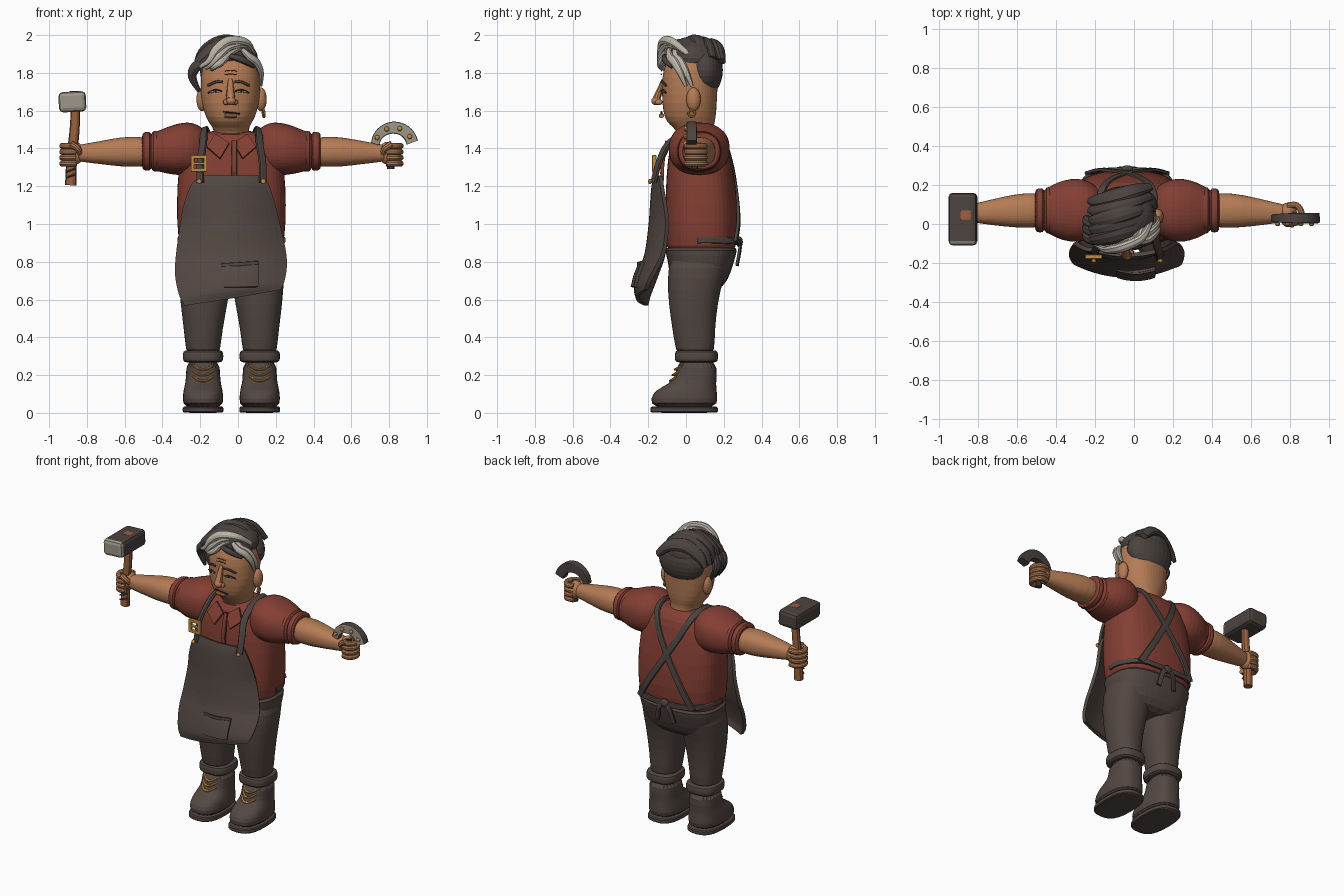
import bpy, bmesh, math
from mathutils import Vector, Matrix

cube = bpy.data.objects.get("Cube")
if cube:
    bpy.data.objects.remove(cube, do_unlink=True)

MID = -0.035  # centre line of the body


def material(name, r, g, b):
    m = bpy.data.materials.new(name)
    m.use_nodes = True
    m.diffuse_color = (r, g, b, 1)
    m.node_tree.nodes["Principled BSDF"].inputs["Base Color"].default_value = (r, g, b, 1)
    return m


skin = material("skin", 0.46, 0.2, 0.092)
shirt = material("red shirt", 0.23, 0.05, 0.034)
cloth = material("brown cloth", 0.086, 0.063, 0.055)
dark_leather = material("dark leather", 0.073, 0.057, 0.051)
hair_dark = material("dark hair", 0.07, 0.056, 0.051)
hair_grey = material("grey hair", 0.5, 0.46, 0.39)
steel = material("steel", 0.34, 0.31, 0.25)
brass = material("brass", 0.55, 0.27, 0.06)
wood = material("wood", 0.33, 0.12, 0.05)
ink = material("dark line", 0.04, 0.022, 0.016)


def finish(name, bm, mat, sub=0):
    bmesh.ops.recalc_face_normals(bm, faces=bm.faces)
    mesh = bpy.data.meshes.new(name)
    bm.to_mesh(mesh)
    bm.free()
    mesh.materials.append(mat)
    ob = bpy.data.objects.new(name, mesh)
    bpy.context.collection.objects.link(ob)
    if sub:
        ob.modifiers.new("subdivision", "SUBSURF").levels = sub
        ob.modifiers[0].render_levels = sub
    return ob


def skin_rings(name, rings, mat, sub=0):
    bm = bmesh.new()
    loops = [[bm.verts.new(co) for co in ring] for ring in rings]
    n = len(loops[0])
    for a, b in zip(loops, loops[1:]):
        for i in range(n):
            j = (i + 1) % n
            bm.faces.new((a[i], a[j], b[j], b[i]))
    bm.faces.new(loops[0])
    bm.faces.new(loops[-1])
    return finish(name, bm, mat, sub)


def oval(angle, power):
    c, s = math.cos(angle), math.sin(angle)
    return (math.copysign(abs(c) ** (2 / power), c), math.copysign(abs(s) ** (2 / power), s))


def loft(name, rings, mat, axis="z", power=2.3, n=24):
    """Rings are (position on axis, two centre coordinates, two radii)."""
    out = []
    for s, a, b, ra, rb in rings:
        pts = [(a + ra * u, b + rb * v) for u, v in (oval(math.tau * i / n, power) for i in range(n))]
        out.append([(p, q, s) if axis == "z" else (s, p, q) for p, q in pts])
    return skin_rings(name, out, mat, 1)


def spline(pts, k=5):
    """Smooth curve through points of any dimension."""
    p = [Vector(q) for q in pts]
    p = [2 * p[0] - p[1]] + p + [2 * p[-1] - p[-2]]
    out = []
    for i in range(1, len(p) - 2):
        a, b, c, d = p[i - 1:i + 3]
        for j in range(k):
            t = j / k
            out.append((2 * b + (c - a) * t + (2 * a - 5 * b + 4 * c - d) * t * t
                        + (3 * b - a - 3 * c + d) * t ** 3) / 2)
    return out + [p[-2]]


def sweep(name, pts, width, thick, mat, centre=(MID, 50, 1.4), power=2, taper=lambda t: 1, n=10):
    """Oval band along a path, its flat side turned away from centre."""
    path = spline(pts)
    rings = []
    for i, p in enumerate(path):
        tan = (path[min(i + 1, len(path) - 1)] - path[max(i - 1, 0)]).normalized()
        side = tan.cross(p - Vector(centre)).normalized()
        up = side.cross(tan)
        f = taper(i / (len(path) - 1))
        ring = [oval(math.tau * j / n, power) for j in range(n)]
        rings.append([p + side * u * width * f + up * v * thick * f for u, v in ring])
    return skin_rings(name, rings, mat)


def ball(name, loc, radii, mat, segs=20):
    bm = bmesh.new()
    bmesh.ops.create_uvsphere(bm, u_segments=segs, v_segments=segs // 2, radius=1)
    bmesh.ops.transform(bm, verts=bm.verts, matrix=Matrix.Translation(loc) @ Matrix.Diagonal((*radii, 1)))
    return finish(name, bm, mat)


def block(name, loc, size, mat, bevel=0.01, tilt=0):
    bm = bmesh.new()
    bmesh.ops.create_cube(bm, size=1)
    bmesh.ops.scale(bm, vec=size, verts=bm.verts)
    bmesh.ops.bevel(bm, geom=bm.edges[:], offset=bevel, segments=2, affect="EDGES", profile=0.5)
    bmesh.ops.transform(bm, verts=bm.verts, matrix=Matrix.Translation(loc) @ Matrix.Rotation(tilt, 4, "Y"))
    return finish(name, bm, mat)


def sheet(name, rows, mat, thick, cols=16):
    """Rows are (height, centre x, half width, front y, side curve, tilt)."""
    bm = bmesh.new()
    grid = [[bm.verts.new((c + w * u, y + d * u * u, z + t * u))
             for u in (2 * i / cols - 1 for i in range(cols + 1))] for z, c, w, y, d, t in spline(rows, 4)]
    for a, b in zip(grid, grid[1:]):
        for i in range(cols):
            bm.faces.new((a[i], a[i + 1], b[i + 1], b[i]))
    ob = finish(name, bm, mat)
    ob.modifiers.new("thickness", "SOLIDIFY").thickness = thick
    ob.modifiers["thickness"].offset = 0
    return ob


# Torso and hips
loft("shirt_body", [(.84, MID, .08, .25, .165), (.87, MID, .08, .275, .185), (1, MID, .085, .292, .197),
                    (1.2, MID, .08, .29, .188), (1.35, MID, .07, .275, .168), (1.45, MID, .07, .23, .145),
                    (1.5, MID, .07, .13, .1)], shirt, power=2.7)
loft("trouser_hips", [(.64, MID, .07, .14, .1), (.7, MID, .07, .255, .155), (.8, MID, .08, .272, .175),
                      (.87, MID, .08, .285, .196), (.88, MID, .08, .26, .18)], cloth, power=2.7)

# Legs, boots, sleeves and arms
for s, side in ((-1, "right"), (1, "left")):
    lx = MID + s * .15
    X = lambda d: MID + s * d
    loft(side + "_trouser_leg", [(.29, lx, .05, .09, .1), (.38, lx, .045, .095, .107), (.5, X(.148), .038, .112, .12),
                                 (.65, X(.142), .04, .136, .14), (.78, X(.138), .065, .142, .16),
                                 (.84, X(.13), .08, .13, .15)], cloth)
    loft(side + "_boot_sole", [(0, lx, -.01, .104, .176), (.004, lx, -.01, .109, .181), (.03, lx, -.01, .109, .181),
                               (.036, lx, -.01, .104, .176)], cloth, power=2.7)
    loft(side + "_boot", [(.02, lx, -.01, .106, .177), (.08, lx, -.01, .109, .178), (.12, lx, 0, .104, .163),
                          (.155, lx, .035, .095, .125), (.19, lx, .055, .09, .108), (.29, lx, .057, .092, .108)],
         cloth, power=2.5)
    loft(side + "_boot_cuff", [(.265, lx, .055, .09, .1), (.272, lx, .055, .106, .113), (.3, lx, .055, .109, .116),
                               (.327, lx, .055, .106, .113), (.333, lx, .055, .09, .1)], cloth, power=2.8)
    for k in range(3):
        z = .17 + k * .03
        y = -.083 + k * .013
        sweep(side + "_boot_lace", [(lx - .052, y + .035, z + .022), (lx - .025, y + .008, z + .004), (lx, y, z),
                                    (lx + .025, y + .008, z + .004), (lx + .052, y + .035, z + .022)],
              .006, .008, brass)

    loft(side + "_puff_sleeve", [(X(.12), .07, 1.39, .1, .1), (X(.18), .07, 1.4, .14, .128),
                                 (X(.225), .07, 1.4, .162, .142), (X(.29), .07, 1.395, .165, .138),
                                 (X(.36), .07, 1.388, .145, .118), (X(.41), .07, 1.385, .115, .1),
                                 (X(.44), .07, 1.385, .1, .09)], shirt, "x")
    for d, w, r in ((.4, .024, .112), (.448, .026, .106)):
        loft(side + "_sleeve_roll", [(X(d - w), .07, 1.385, r * .85, r * .8), (X(d - w * .8), .07, 1.385, r * 1.1, r),
                                     (X(d + w * .8), .07, 1.385, r * 1.08, r * .97),
                                     (X(d + w), .07, 1.385, r * .85, r * .8)], shirt, "x")
    loft(side + "_forearm", [(X(.4), .07, 1.38, .086, .075), (X(.5), .07, 1.383, .09, .08),
                             (X(.58), .067, 1.382, .086, .08), (X(.7), .06, 1.378, .065, .06),
                             (X(.8), .055, 1.375, .046, .046), (X(.82), .055, 1.375, .04, .04)], skin, "x")

    # Fist with four fingers wrapped round a grip
    gx = X(.85)
    ball(side + "_palm", (X(.825), .06, 1.375), (.045, .05, .06), skin)
    for k in range(4):
        z = 1.32 + k * .031
        sweep(side + "_finger", [(gx - s * .03, .095, z), (gx + s * .02, .095, z), (gx + s * .045, .05, z),
                                 (gx + s * .02, .008, z), (gx - s * .025, .012, z)], .0165, .017, skin, (gx, .05, z))
    sweep(side + "_thumb", [(X(.8), .03, 1.37), (X(.815), .005, 1.4), (X(.85), 0, 1.425)], .018, .018, skin)

    # Apron straps that cross on the back
    core = (MID, .08, 1.2)
    sweep(side + "_apron_strap", [(X(.165), -.172, 1.22), (X(.165), -.145, 1.32), (X(.15), -.098, 1.42),
                                  (X(.145), .0, 1.49), (X(.14), .11, 1.502), (X(.12), .19, 1.455), (X(.06), .238, 1.33),
                                  (X(-.03), .265, 1.18), (X(-.13), .278, 1.02), (X(-.2), .262, .9)],
          .021, .01, dark_leather, core, power=4)
    ball(side + "_strap_stud", (X(.17), -.19, 1.225), (.014, .011, .014), brass, 12)
    sweep(side + "_waist_tie", [(X(.276), .06, .915), (X(.268), .14, .915), (X(.2), .25, .91), (X(.1), .278, .905),
                                (X(0), .28, .9)], .017, .01, dark_leather, (MID, .08, .91), power=4)
    sweep(side + "_tie_tail", [(X(0), .283, .9), (X(.04), .286, .87), (X(.06), .27, .78)], .016, .008, dark_leather,
          (MID, .0, .85), power=4)

    # Collar flap
    bm = bmesh.new()
    bm.faces.new([bm.verts.new(v) for v in ((X(.012), -.098, 1.43), (X(.085), -.062, 1.478), (X(.13), -.1, 1.41),
                                            (X(.06), -.128, 1.35))])
    flap = finish(side + "_collar_flap", bm, shirt)
    flap.modifiers.new("thickness", "SOLIDIFY").thickness = .016
ball("tie_knot", (MID, .283, .905), (.032, .018, .028), dark_leather)
loft("collar_band", [(1.45, MID, .06, .12, .115), (1.48, MID, .06, .115, .112), (1.49, MID, .06, .1, .1)], shirt)
sweep("shirt_placket", [(-.02, -.125, 1.23), (-.02, -.123, 1.33), (-.02, -.1, 1.44)], .014, .01, shirt, power=4)
for z in (1.27, 1.33, 1.39):
    ball("shirt_button", (-.02, -.13 + (z - 1.27) * .12, z), (.008, .008, .008), wood, 10)

# Apron, pocket and buckle
sheet("apron", [(1.255, -.032, .165, -.158, .025, 0), (1.2, -.042, .205, -.172, .045, 0),
                (1.1, -.045, .238, -.18, .07, 0), (1, -.042, .258, -.187, .088, 0), (.85, -.037, .285, -.207, .09, .005),
                (.75, -.037, .291, -.24, .085, .02), (.66, -.033, .275, -.265, .07, .035),
                (.61, -.028, .25, -.255, .045, .042)], cloth, .022)
sheet("apron_pocket", [(.79, .01, .098, -.243, .016, .006), (.73, .01, .098, -.268, .016, .004),
                       (.665, .01, .094, -.284, .016, .002)], cloth, .018)
sweep("pocket_hem", [(-.088, -.238, .782), (.01, -.254, .788), (.108, -.238, .794)], .01, .006, cloth, power=4)
for dx, dz, w, h in ((-.034, 0, .018, .086), (.034, 0, .018, .086), (0, .035, .086, .018), (0, -.035, .086, .018),
                     (0, 0, .07, .012)):
    block("buckle_bar", (-.207 + dx, -.168, 1.32 + dz), (w, .022, h), brass, .003)

# Head and ears
HX = -.04
loft("head", [(1.42, MID, .06, .09, .09), (1.5, MID, .05, .092, .1), (1.525, HX, .03, .105, .118),
              (1.56, HX, .022, .13, .137), (1.64, HX, .018, .155, .146), (1.73, HX, .02, .16, .148),
              (1.82, HX, .025, .157, .15), (1.89, HX, .035, .125, .12), (1.92, HX, .04, .08, .08)], skin)
for s, side in ((-1, "right"), (1, "left")):
    out = .162 if s > 0 else .15
    ball(side + "_ear", (HX + s * out, .04, 1.66), (.03, .038, .063), skin)
    ball(side + "_nostril", (HX + s * .022, -.144, 1.645), (.018, .02, .016), skin, 14)
sweep("earring", [(.135, .03, 1.605), (.14, .012, 1.587), (.137, .03, 1.567), (.132, .048, 1.587), (.135, .03, 1.605)],
      .007, .007, brass, (.135, .03, 1.585))


def face_y(x):
    return .02 - .15 * (1 - min(1, abs((x - HX) / .16) ** 2.3)) ** .435


def face_line(name, pts, width, mat, depth=.005):
    sweep(name, [(x, face_y(x) - .001, z) for x, z in pts], width, depth, mat)


# Nose, drowsy eyes, thin brows, mouth and wrinkles
sweep("nose_bridge", [(HX, -.118, 1.765), (HX, -.138, 1.71), (HX, -.156, 1.662)], .024, .021, skin,
      taper=lambda t: .55 + .5 * t)
ball("nose_tip", (HX + .003, -.157, 1.652), (.026, .027, .023), skin)
for s in (-1, 1):
    E = lambda d: HX - .01 + s * d
    face_line("eye_white", [(E(.045), 1.7), (E(.07), 1.703), (E(.095), 1.698)], .0045, hair_grey, .004)
    face_line("upper_eyelid", [(E(.036), 1.703), (E(.07), 1.71), (E(.108), 1.695)], .004, ink)
    ball("iris", (E(.068), face_y(E(.068)) - .004, 1.702), (.007, .004, .006), ink, 12)
    face_line("eyebrow", [(E(.032), 1.752), (E(.065), 1.753), (E(.11), 1.733)], .007, hair_dark, .006)
face_line("mouth", [(HX - .04, 1.594), (HX, 1.59), (HX + .05, 1.583)], .0035, ink)
face_line("lower_lip", [(HX - .03, 1.576), (HX, 1.573), (HX + .035, 1.572)], .012, skin, .013)
for z in (1.79, 1.81):
    face_line("forehead_wrinkle", [(HX - .03, z), (HX, z + .004), (HX + .035, z)], .0025, wood, .003)

# Hair: cropped back, swept volume, dark locks and grey streaks
HC = (HX, .04, 1.82)
lock = lambda t: .35 + .75 * math.sin(math.pi * min(1, .12 + t * .86))
ball("cropped_hair", (HX, .1, 1.815), (.162, .095, .14), hair_dark, 28)
ball("hair_volume", (HX - .01, .045, 1.88), (.155, .145, .1), hair_dark, 28)
for k in range(5):
    y = -.06 + k * .05
    low = abs(k - 2) * .014
    sweep("dark_lock", [(.08, y + .05, 1.89 - low), (.0, y + .03, 1.962 - low), (-.1, y, 1.97 - low),
                        (-.19, y - .02, 1.91 - low), (-.23, y - .02, 1.82)], .042, .026, hair_dark, HC, taper=lock)
for k in range(3):
    sweep("side_curl", [(-.15, -.09 + k * .035, 1.87), (-.22, -.08 + k * .04, 1.835), (-.242, -.06 + k * .04, 1.78),
                        (-.205, -.06 + k * .04, 1.7)], .028, .023, hair_dark, HC, taper=lock)
for k in range(3):
    d = k * .03
    sweep("grey_lock", [(.085 - d, .01, 1.9 + d * .3), (.04 - d * .5, -.07, 1.962 - d * .4),
                        (-.05, -.115 + d * .3, 1.968 - d), (-.115 + d * .4, -.13, 1.92 - d),
                        (-.15 + d * .4, -.13, 1.865 - d * .5), (-.2 + d, -.105, 1.83 - d * .2)],
          .025, .022, hair_grey, HC, taper=lock)
for k in range(2):
    d = k * .032
    sweep("grey_side_lock", [(.02, -.09 + d, 1.925), (.06, -.085 + d, 1.885), (.098, -.06 + d, 1.855),
                             (.122, -.03 + d, 1.8), (.122, .0 + d, 1.73)], .021, .017, hair_grey, HC, taper=lock)
sweep("dark_fringe", [(-.05, -.115, 1.89), (.02, -.11, 1.87), (.085, -.075, 1.83)], .018, .014, hair_dark, HC,
      taper=lock)

# Hammer in the right hand, with a bare steel striking face
sweep("hammer_handle", [(-.886, .045, 1.205), (-.88, .045, 1.35), (-.865, .045, 1.5), (-.86, .045, 1.62)], .026, .024,
      wood, taper=lambda t: 1.15 - .2 * t)
for z in (1.245, 1.275):
    sweep("grip_wrap", [(-.911, .025, z), (-.884, .018, z + .01), (-.857, .025, z + .02)], .005, .005, dark_leather)
block("hammer_wedge", (-.862, .045, 1.689), (.055, .05, .03), wood, .004)
hammer = block("hammer_head", (-.877, .025, 1.647), (.145, .27, .108), dark_leather, .022, -.05)
hammer.data.materials.append(steel)
for f in hammer.data.polygons:
    f.material_index = int(f.normal.y < -.3)

# Horseshoe in the left hand, bright on the front, with nails
arc = [(.825 + .1 * math.cos(math.radians(a)), .03, 1.41 + .1 * math.sin(math.radians(a))) for a in range(12, 186, 20)]
shoe = sweep("horseshoe", arc, .032, .027, dark_leather, power=8, n=16, taper=lambda t: 1 - .6 * max(0, t - .5))
shoe.data.materials.append(steel)
for f in shoe.data.polygons:
    f.material_index = int(f.normal.y < -.6)
for p in arc[1:-1:2]:
    ball("horseshoe_nail", (p[0], .0, p[2]), (.014, .012, .014), brass, 10)
sweep("horseshoe_grip", [(.808, .045, 1.29), (.808, .045, 1.35), (.808, .045, 1.43)], .02, .02, dark_leather)

# Smooth shading with sharp creases kept
for ob in bpy.context.view_layer.objects:
    ob.select_set(ob.type == "MESH")
bpy.context.view_layer.objects.active = bpy.data.objects["head"]
bpy.ops.object.shade_smooth_by_angle(angle=math.radians(45))
